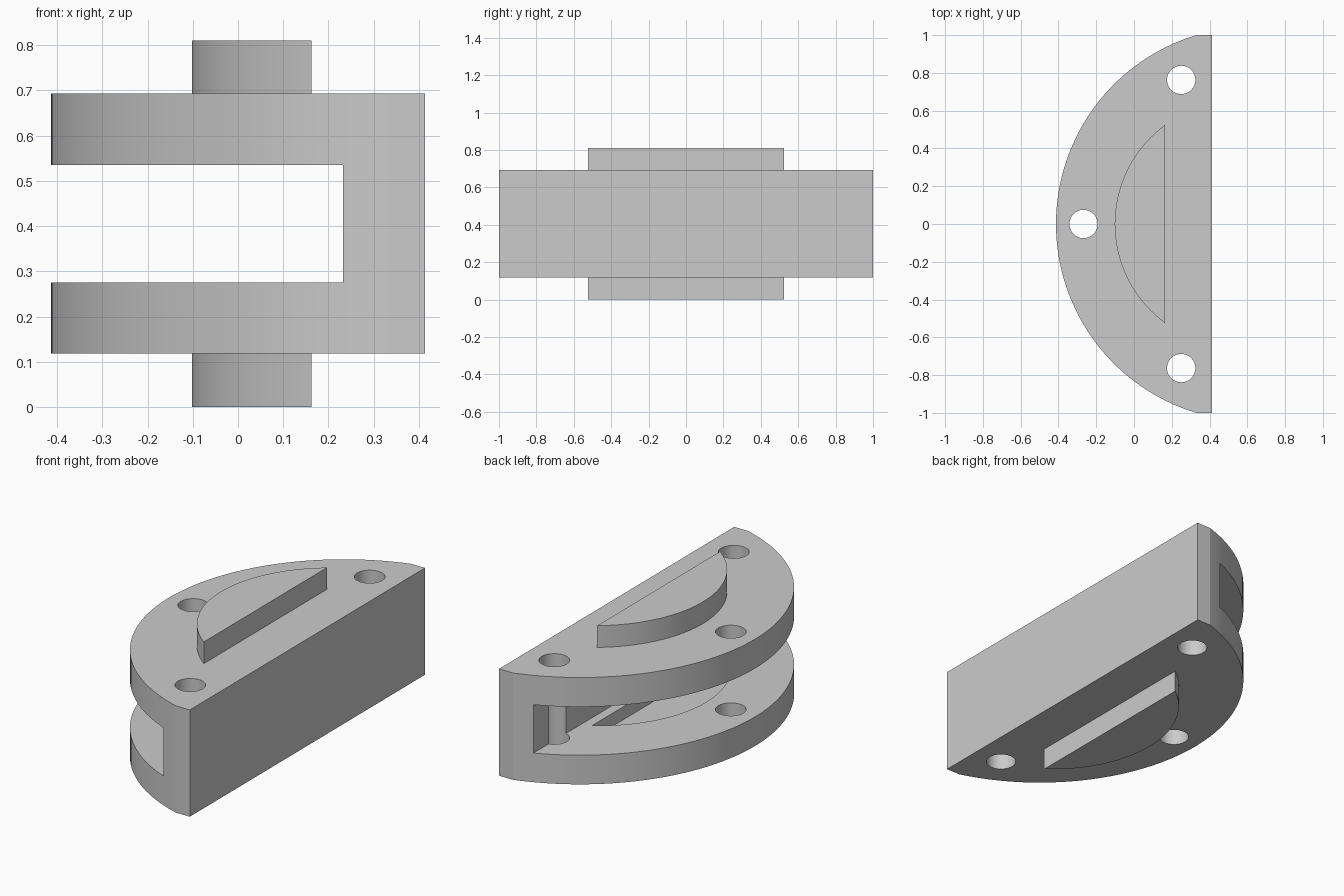
import bpy, bmesh, math

if "Cube" in bpy.data.objects:
    bpy.data.objects.remove(bpy.data.objects["Cube"], do_unlink=True)

grey = bpy.data.materials.new("light_grey")
grey.use_nodes = True
colour = (0.6, 0.6, 0.6, 1)
grey.diffuse_color = colour
grey.node_tree.nodes["Principled BSDF"].inputs["Base Color"].default_value = colour


def prism(name, outline, z0, z1):
    """Extrude a flat outline (counter-clockwise) from z0 to z1."""
    bm = bmesh.new()
    face = bm.faces.new([bm.verts.new((x, y, z0)) for x, y in outline])
    moved = bmesh.ops.extrude_face_region(bm, geom=[face])["geom"]
    for v in moved:
        if isinstance(v, bmesh.types.BMVert):
            v.co.z = z1
    bmesh.ops.recalc_face_normals(bm, faces=bm.faces)
    mesh = bpy.data.meshes.new(name)
    bm.to_mesh(mesh)
    bm.free()
    mesh.materials.append(grey)
    obj = bpy.data.objects.new(name, mesh)
    bpy.context.collection.objects.link(obj)
    return obj


def bow(tip, chord, half, steps=64):
    """Arc bulging to -x, running from +y through the tip to -y."""
    depth = chord - tip
    r = (depth ** 2 + half ** 2) / (2 * depth)
    a = math.atan2(half, r - depth)
    angles = [math.pi - a + 2 * a * i / steps for i in range(steps + 1)]
    return [(tip + r + r * math.cos(t), r * math.sin(t)) for t in angles]


def disc(x, y, r, steps=48):
    return [(x + r * math.cos(2 * math.pi * i / steps),
             y + r * math.sin(2 * math.pi * i / steps)) for i in range(steps)]


def cut(target, cutter):
    mod = target.modifiers.new(cutter.name, "BOOLEAN")
    mod.operation = "DIFFERENCE"
    mod.solver = "EXACT"
    mod.object = cutter
    bpy.context.view_layer.objects.active = target
    bpy.ops.object.modifier_apply(modifier=mod.name)
    bpy.data.objects.remove(cutter, do_unlink=True)


def smooth(obj):
    bpy.ops.object.select_all(action="DESELECT")
    obj.select_set(True)
    bpy.context.view_layer.objects.active = obj
    bpy.ops.object.shade_smooth_by_angle(angle=math.radians(15))


# Half-round body with a flat back and short straight ends
body = prism("body", bow(-0.413, 0.33, 1.0) + [(0.413, -1), (0.413, 1)], 0.118, 0.693)

# Open slot between the two plates
cut(body, prism("slot", [(-0.6, -1.2), (0.232, -1.2), (0.232, 1.2), (-0.6, 1.2)], 0.275, 0.535))

# Shallow pockets inside the slot, matching the tabs
cut(body, prism("pockets", bow(-0.12, 0.18, 0.54), 0.205, 0.605))

# Bolt holes through everything
for x, y in ((0.25, 0.763), (0.25, -0.763), (-0.267, 0)):
    cut(body, prism("bolt_hole", disc(x, y, 0.075), -0.1, 1))
smooth(body)

# Segment-shaped locating tabs
for name, z0, z1 in (("top_tab", 0.693, 0.81), ("bottom_tab", 0, 0.118)):
    smooth(prism(name, bow(-0.102, 0.163, 0.523), z0, z1))
